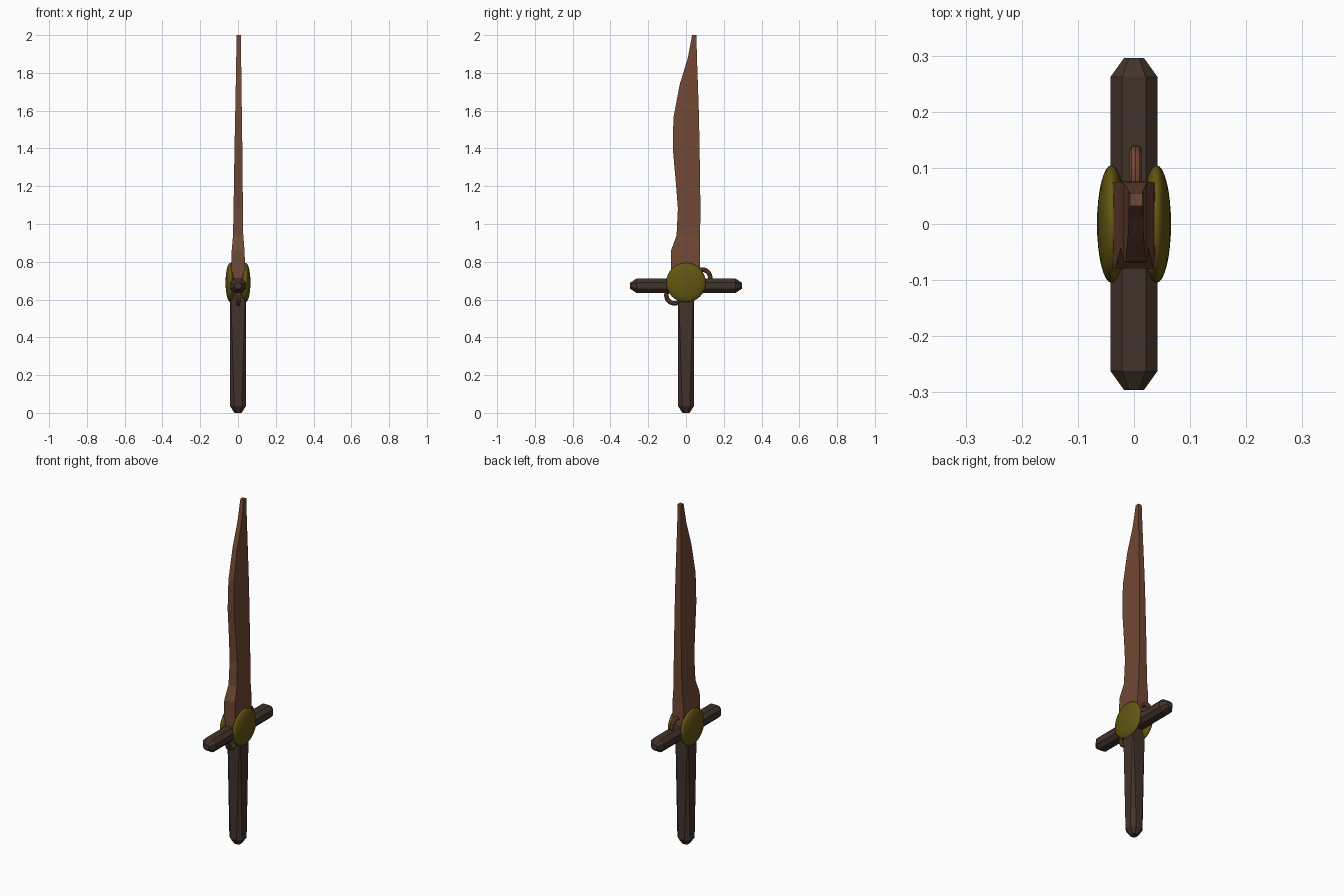
import bpy, bmesh, math
from mathutils import Matrix, Vector

if "Cube" in bpy.data.objects:
    bpy.data.objects.remove(bpy.data.objects["Cube"])


def material(name, rgb):
    m = bpy.data.materials.new(name)
    m.diffuse_color = (*rgb, 1)
    m.use_nodes = True
    m.node_tree.nodes["Principled BSDF"].inputs["Base Color"].default_value = m.diffuse_color
    return m


COPPER = material("copper brown", (0.165, 0.065, 0.035))
WOOD = material("dark wood", (0.053, 0.033, 0.023))
GOLD = material("old gold", (0.125, 0.093, 0.006))


def finish(name, bm, mat, smooth=False):
    bmesh.ops.recalc_face_normals(bm, faces=bm.faces)
    mesh = bpy.data.meshes.new(name)
    bm.to_mesh(mesh)
    bm.free()
    mesh.materials.append(mat)
    for p in mesh.polygons:
        p.use_smooth = smooth
    ob = bpy.data.objects.new(name, mesh)
    bpy.context.collection.objects.link(ob)
    return ob


def loft(name, sections, mat):
    """Skin a list of equal-length point loops and cap both ends."""
    bm = bmesh.new()
    rings = [[bm.verts.new(p) for p in s] for s in sections]
    n = len(rings[0])
    for a, b in zip(rings, rings[1:]):
        for i in range(n):
            j = (i + 1) % n
            bm.faces.new((a[i], a[j], b[j], b[i]))
    bm.faces.new(rings[0])
    bm.faces.new(rings[-1])
    return finish(name, bm, mat)


def chamfered(u, v, c):
    """Rectangle of half sizes u, v with corners cut by c."""
    return [(u, -v + c), (u, v - c), (u - c, v), (-u + c, v),
            (-u, v - c), (-u, -v + c), (-u + c, -v), (u - c, -v)]


# Blade: height, cutting edge y, spine y, half thickness
blade = [(0.66, -0.079, 0.074, 0.041), (0.86, -0.079, 0.074, 0.034),
         (0.94, -0.050, 0.075, 0.027), (1.08, -0.043, 0.076, 0.025),
         (1.21, -0.053, 0.075, 0.023), (1.39, -0.069, 0.072, 0.021),
         (1.56, -0.067, 0.069, 0.018), (1.74, -0.033, 0.063, 0.015),
         (1.88, 0.010, 0.058, 0.013), (2.00, 0.032, 0.055, 0.011)]
sections = []
for z, y0, y1, t in blade:
    o = 0.004 * (z - 0.66) / 1.34
    sections.append([(o - t, y0, z), (o + t, y0, z), (o + t, y1, z), (o - t, y1, z)])
loft("blade", sections, COPPER)

# Handle: octagonal at the pommel end, squarer toward the guard
grip = [(0.0, 0.019, 0.009), (0.036, 0.042, 0.022), (0.66, 0.042, 0.003)]
loft("handle", [[(x, y, z) for x, y in chamfered(h, h, c)] for z, h, c in grip], WOOD)

# Crossguard: octagonal bar with tapered ends
bar = [(-0.296, 0.42), (-0.262, 1), (0.262, 1), (0.296, 0.42)]
loft("crossguard", [[(x * s, y, 0.673 + z * s) for x, z in chamfered(0.042, 0.038, 0.021)]
                    for y, s in bar], WOOD)

# Round domed bosses on both sides
for side, label in ((1, "right"), (-1, "left")):
    bm = bmesh.new()
    bmesh.ops.create_uvsphere(bm, u_segments=32, v_segments=16, radius=1)
    bm.transform(Matrix.Translation((side * 0.040, 0, 0.69))
                 @ Matrix.Diagonal((0.026, 0.105, 0.105, 1))
                 @ Matrix.Rotation(math.pi / 2, 4, 'Y'))
    finish(label + "_boss", bm, GOLD, True)

# Binding rings around the crossing
for label, y, z in (("back", 0.085, 0.716), ("front", -0.061, 0.623)):
    bpy.ops.mesh.primitive_torus_add(
        major_radius=0.043, minor_radius=0.012, major_segments=24, minor_segments=10,
        location=(0.003, y, z), rotation=(0, math.pi / 2, 0))
    ring = bpy.context.object
    ring.name = label + "_ring"
    ring.data.materials.append(COPPER)
    bpy.ops.object.shade_smooth_by_angle()
